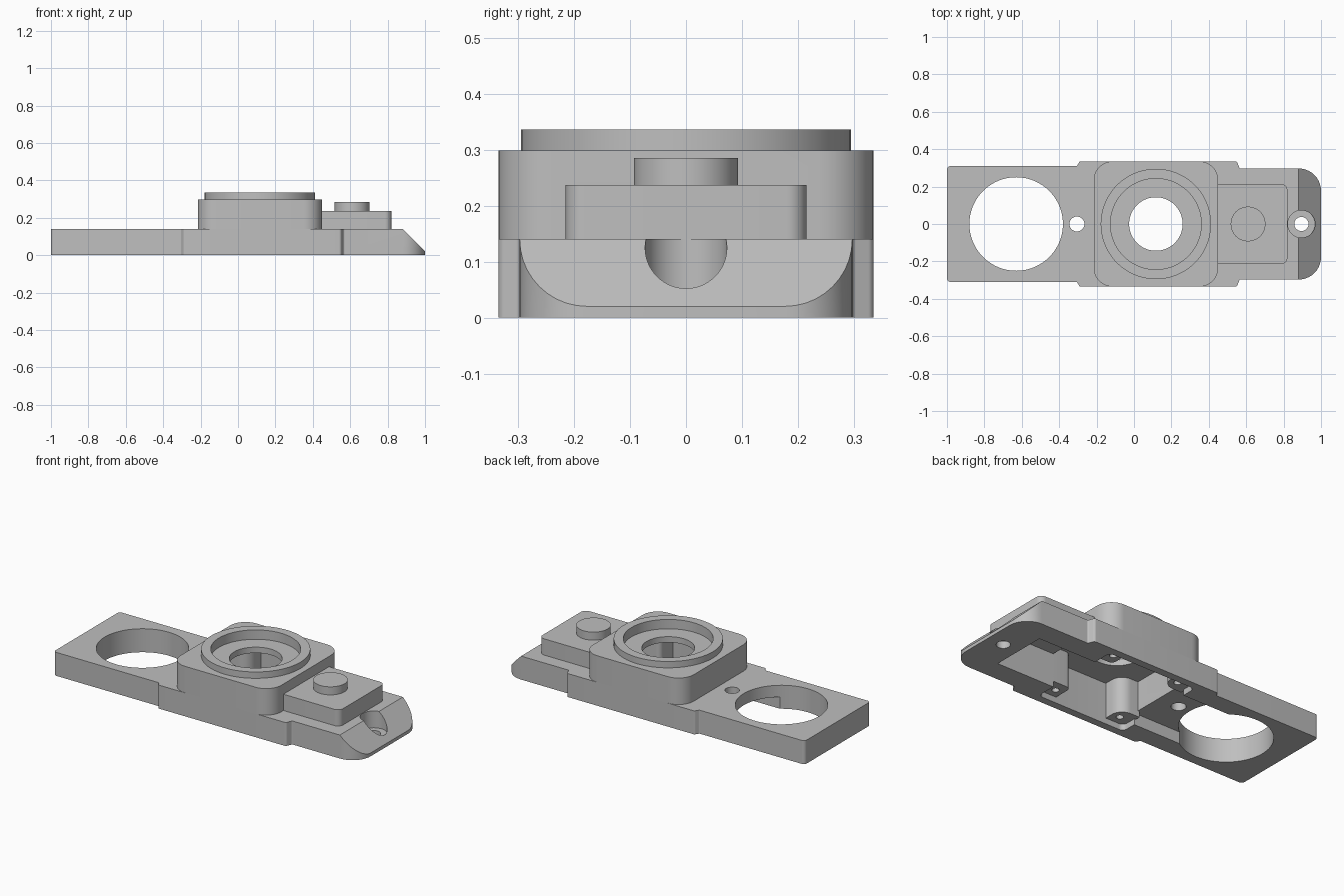
import bpy, bmesh
from math import pi, cos, sin
from mathutils import Vector

default = bpy.data.objects.get("Cube")
if default:
    bpy.data.objects.remove(default, do_unlink=True)

gray = bpy.data.materials.new("machined gray")
gray.use_nodes = True
GRAY = (0.52, 0.52, 0.52, 1)
gray.diffuse_color = GRAY
gray.node_tree.nodes["Principled BSDF"].inputs["Base Color"].default_value = GRAY


def fillet(corners, steps=10):
    """Round each (x, y, radius) corner of a polygon."""
    out = []
    for i, (x, y, r) in enumerate(corners):
        p = Vector((x, y))
        a = (Vector(corners[i - 1][:2]) - p).normalized()
        b = (Vector(corners[(i + 1) % len(corners)][:2]) - p).normalized()
        if r == 0:
            out.append(p)
            continue
        half = a.angle(b) / 2
        centre = p + (a + b).normalized() * (r / sin(half))
        start = (p + a * (r * cos(half) / sin(half)) - centre).normalized()
        end = (p + b * (r * cos(half) / sin(half)) - centre).normalized()
        for k in range(steps + 1):
            out.append(centre + start.slerp(end, k / steps) * r)
    return out


def rect(x0, x1, y, r=0):
    return fillet([(x1, y, r), (x0, y, r), (x0, -y, r), (x1, -y, r)])


def circle(x, r, y=0, n=64):
    return [(x + r * cos(2 * pi * k / n), y + r * sin(2 * pi * k / n)) for k in range(n)]


def prism(name, outline, z0, z1):
    """Extrude an outline from z0 to z1."""
    bm = bmesh.new()
    face = bm.faces.new([bm.verts.new((p[0], p[1], z0)) for p in outline])
    top = bmesh.ops.extrude_face_region(bm, geom=[face])["geom"]
    bmesh.ops.translate(bm, vec=(0, 0, z1 - z0),
                        verts=[v for v in top if isinstance(v, bmesh.types.BMVert)])
    bmesh.ops.recalc_face_normals(bm, faces=bm.faces)
    mesh = bpy.data.meshes.new(name)
    bm.to_mesh(mesh)
    bm.free()
    obj = bpy.data.objects.new(name, mesh)
    bpy.context.collection.objects.link(obj)
    mesh.materials.append(gray)
    return obj


def cut(obj, cutters):
    """Subtract the cutters and bake the result."""
    for c in cutters:
        mod = obj.modifiers.new("cut", 'BOOLEAN')
        mod.operation, mod.solver, mod.object = 'DIFFERENCE', 'EXACT', c
    bpy.context.view_layer.update()
    graph = bpy.context.evaluated_depsgraph_get()
    mesh = bpy.data.meshes.new_from_object(obj.evaluated_get(graph))
    obj.modifiers.clear()
    obj.data = mesh


# Main dimensions
PLATE, HOUSING, BLOCK = 0.14, 0.298, 0.237
BORE_X = 0.117

# Cutters for the underside pockets and the holes
main_pocket = prism("main_pocket_cutter", rect(-0.17, 0.41, 0.29, 0.03), -0.1, 0.245)
front_pocket = prism("front_pocket_cutter", rect(0.36, 0.79, 0.17), -0.1, 0.2)
rear_channel = prism("rear_channel_cutter", rect(-0.6, -0.15, 0.2), -0.1, 0.07)
large_hole = prism("large_hole_cutter", circle(-0.63, 0.25, n=96), -0.1, 0.4)
pin_hole = prism("pin_hole_cutter", circle(-0.305, 0.04, n=32), -0.1, 0.4)
nose_hole = prism("nose_hole_cutter", circle(0.895, 0.038, n=32), -0.1, 0.4)
counterbore = prism("counterbore_cutter", circle(0.895, 0.073), 0.04, 0.4)
bore = prism("bore_cutter", circle(BORE_X, 0.143), 0.1, 0.5)
recess = prism("recess_cutter", circle(BORE_X, 0.243, n=96), 0.28, 0.5)
cutters = [main_pocket, front_pocket, rear_channel, large_hole, pin_hole,
           nose_hole, counterbore, bore, recess]

# Base plate with stepped sides and a rounded, chamfered nose
side = [(1, 0.297, 0.12), (0.565, 0.297, 0.01), (0.55, 0.335, 0.015),
        (-0.29, 0.335, 0.012), (-0.305, 0.31, 0.008), (-1, 0.31, 0.02)]
outline = fillet(side + [(x, -y, r) for x, y, r in reversed(side)])
base_plate = prism("base_plate", outline, 0, PLATE)
bm = bmesh.new()
bm.from_mesh(base_plate.data)
geom = bm.verts[:] + bm.edges[:] + bm.faces[:]
bmesh.ops.bisect_plane(bm, geom=geom, plane_co=(1, 0, 0.02), plane_no=(1, 0, 1), clear_outer=True)
bmesh.ops.holes_fill(bm, edges=[e for e in bm.edges if e.is_boundary])
bmesh.ops.recalc_face_normals(bm, faces=bm.faces)
bm.to_mesh(base_plate.data)
bm.free()
cut(base_plate, [main_pocket, front_pocket, rear_channel, large_hole, pin_hole,
                 counterbore, nose_hole])

# Housing with raised collar around the bore
housing = prism("housing", rect(-0.215, 0.45, 0.335, 0.1), PLATE, HOUSING)
cut(housing, [main_pocket, front_pocket, recess, bore])
collar = prism("collar", circle(BORE_X, 0.295, n=96), HOUSING, 0.336)
cut(collar, [recess])

# Front block and its round button
front_block = prism("front_block", fillet([(0.82, 0.215, 0.035), (0.45, 0.215, 0),
                                           (0.45, -0.215, 0), (0.82, -0.215, 0.035)]), PLATE, BLOCK)
cut(front_block, [front_pocket])
button = prism("button", circle(0.61, 0.093), BLOCK, 0.285)

# Four screw bosses in the corners of the main pocket
parts = [base_plate, housing, collar, front_block, button]
for sx, end in ((-1, "rear"), (1, "front")):
    for sy, hand in ((-1, "right"), (1, "left")):
        xi, xo = 0.12 + sx * 0.17, 0.12 + sx * 0.3
        yi, yo = sy * 0.17, sy * 0.3
        inner = 0.07 if sx < 0 else 0.03
        boss = prism(f"{end}_{hand}_screw_boss",
                     fillet([(xi, yi, inner), (xo, yi, 0), (xo, yo, 0), (xi, yo, 0)]), 0.035, 0.25)
        hole = prism("screw_cutter", circle(0.12 + sx * 0.22, 0.02, sy * 0.235, 24), -0.1, 0.14)
        cut(boss, [hole])
        cutters.append(hole)
        parts.append(boss)

# Remove the cutters and shade the curved walls
for c in cutters:
    bpy.data.objects.remove(c, do_unlink=True)
bpy.ops.object.select_all(action='DESELECT')
for obj in parts:
    obj.select_set(True)
bpy.context.view_layer.objects.active = base_plate
bpy.ops.object.shade_smooth_by_angle(angle=0.5)
